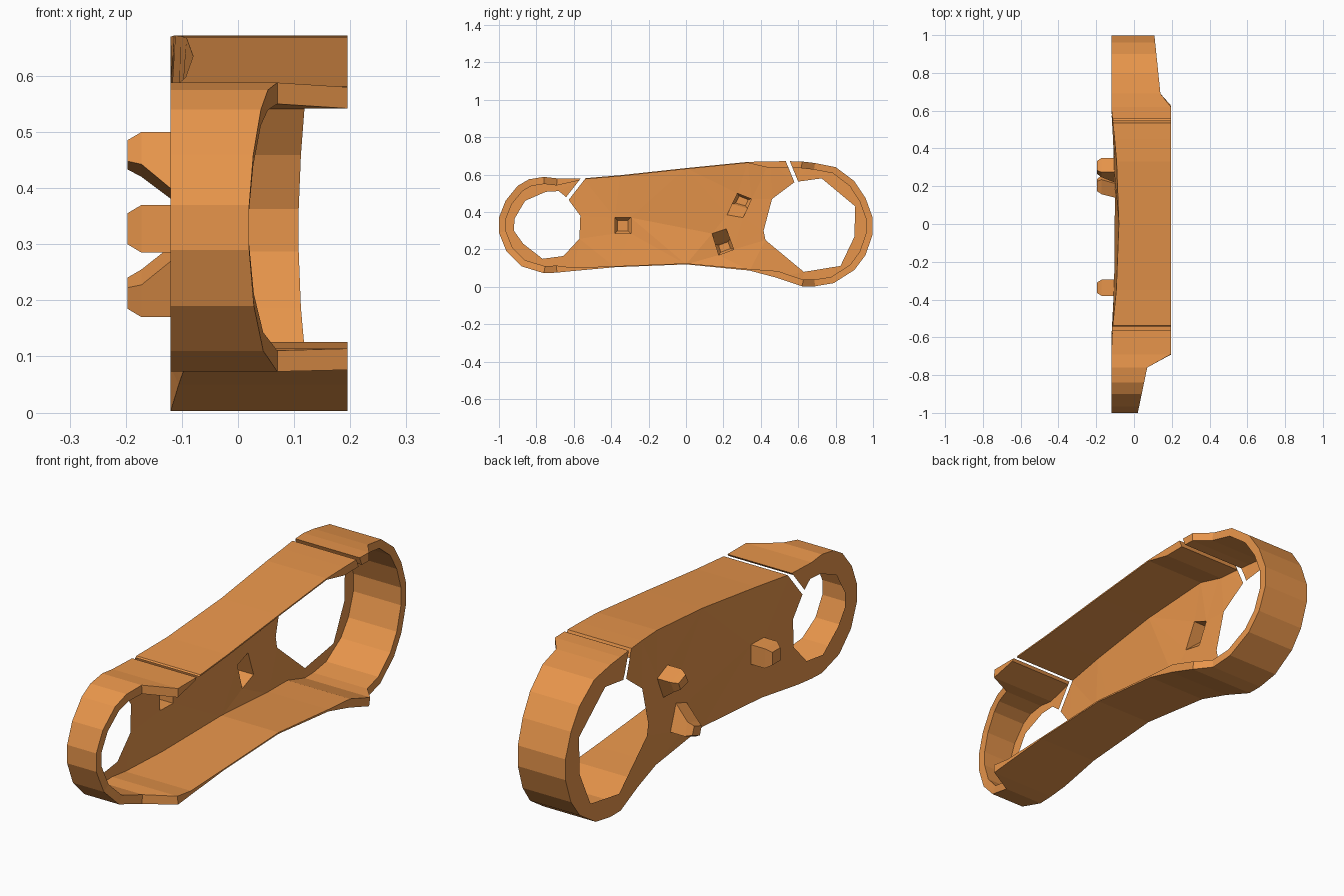
import bpy, bmesh
from mathutils import Vector

if "Cube" in bpy.data.objects:
    bpy.data.objects.remove(bpy.data.objects["Cube"])

mat = bpy.data.materials.new("orange")
mat.diffuse_color = (0.8, 0.3, 0.07, 1)
mat.use_nodes = True
mat.node_tree.nodes["Principled BSDF"].inputs["Base Color"].default_value = mat.diffuse_color

BACK, TIP = -0.12, -0.197

# Side outlines as (y, z)
OUTLINE = [(.545, .672), (.62, .67), (.69, .662), (.80, .64), (.90, .565), (.96, .475),
           (.998, .37), (.998, .28), (.96, .17), (.90, .09), (.79, .02), (.69, .003),
           (.62, .003), (.48, .05), (.34, .087), (0, .12), (-.38, .105), (-.60, .085), (-.69, .076),
           (-.76, .073), (-.88, .11), (-.96, .19), (-1, .29), (-1, .37), (-.965, .46),
           (-.90, .54), (-.84, .575), (-.76, .588), (-.69, .58), (-.55, .58), (-.35, .597),
           (0, .635), (.33, .668), (.45, .671)]
BIG_HOLE = [(.415, .30), (.46, .47), (.58, .56), (.725, .58), (.905, .43), (.90, .267),
            (.826, .112), (.63, .08), (.425, .25)]
SMALL_HOLE = [(-.635, .475), (-.565, .38), (-.57, .257), (-.655, .165), (-.767, .15), (-.87, .23),
              (-.92, .30), (-.917, .364), (-.86, .46), (-.75, .508), (-.68, .512)]
# Peg bases: first two corners on the steep end; last number is how far the other end slopes in
PEGS = [([(-.295, .285), (-.295, .37), (-.38, .37), (-.38, .285)], 0.0),
        ([(.275, .50), (.35, .47), (.305, .37), (.22, .385)], 0.5),
        ([(.255, .20), (.175, .17), (.14, .285), (.215, .31)], 0.5)]
# Slits through wall and plate: outer point, inner point
GAPS = [((.545, .67), (.588, .565)), ((-.55, .58), (-.632, .475))]


def interp(table, v):
    for (a, fa), (b, fb) in zip(table, table[1:]):
        if v <= b:
            return fa + (fb - fa) * max(0, (v - a) / (b - a))
    return table[-1][1]


def rim_x(y):
    return interp([(-1, .02), (-.76, .07), (-.69, .195), (.62, .195), (.69, .14), (1, .108)], y)


def wall_thickness(y):
    return interp([(-.69, .038), (-.55, .006), (.33, .006), (.45, .036), (1, .036)], y)


def inset(y, depth):
    return BACK + depth * max(0, 1 - (y / .6) ** 2)


def cut_gaps(bm, width=.02):
    for a, b in GAPS:
        a, b = Vector((0, *a)), Vector((0, *b))
        n = (b - a).cross(Vector((1, 0, 0))).normalized()
        for s in (-.5, .5):
            bmesh.ops.bisect_plane(bm, geom=bm.verts[:] + bm.edges[:] + bm.faces[:], dist=1e-5,
                                   plane_co=a + n * s * width, plane_no=n)
        dead = [f for f in bm.faces if f.calc_center_median().z > .4
                and abs((f.calc_center_median() - a).dot(n)) < width / 2]
        bmesh.ops.delete(bm, geom=dead, context='FACES')


def finish(bm, name):
    me = bpy.data.meshes.new(name)
    bm.to_mesh(me)
    bm.free()
    me.materials.append(mat)
    bpy.context.collection.objects.link(bpy.data.objects.new(name, me))


# Side wall: closed band following the outline, thick at the two ends
bm = bmesh.new()
sections = []
count = len(OUTLINE)
for i, (y, z) in enumerate(OUTLINE):
    p, q = Vector(OUTLINE[i - 1]), Vector(OUTLINE[(i + 1) % count])
    t = (q - p).normalized()
    iy, iz = Vector((y, z)) + Vector((t.y, -t.x)) * wall_thickness(y)
    low, top = inset(y, .04), rim_x(y)
    sections.append([bm.verts.new(c) for c in
                     ((low, y, z), (top, y, z), (top, iy, iz), (low, iy, iz))])
for i, s in enumerate(sections):
    r = sections[(i + 1) % count]
    for k in range(4):
        m = (k + 1) % 4
        bm.faces.new((s[k], s[m], r[m], r[k]))
cut_gaps(bm)
bmesh.ops.holes_fill(bm, edges=[e for e in bm.edges if e.is_boundary], sides=0)
bmesh.ops.recalc_face_normals(bm, faces=bm.faces)
finish(bm, "side_wall")

# Back plate: outline filled around the two openings and the peg bases
bm = bmesh.new()
loops = []
for pts in [OUTLINE, BIG_HOLE, SMALL_HOLE] + [p for p, _ in PEGS]:
    vs = [bm.verts.new((BACK, *p)) for p in pts]
    loops.append(vs)
    for i, v in enumerate(vs):
        bm.edges.new((vs[i - 1], v))
bmesh.ops.triangle_fill(bm, edges=bm.edges[:], use_beauty=True, normal=(-1, 0, 0))
for k, vs in enumerate(loops):
    for v in vs:
        v.co.x = inset(v.co.y, .04 if k == 0 else .02)

# Hollow pegs rising from the back plate
for base, (pts, slope) in zip(loops[3:], PEGS):
    a, b, c, d = [Vector(p) for p in pts]
    mid = [a, b, c.lerp(b, slope), d.lerp(a, slope)]
    centre = sum(mid, Vector((0, 0))) / 4
    rings = [base,
             [bm.verts.new((-.172, *p)) for p in mid],
             [bm.verts.new((TIP, *p.lerp(centre, .35))) for p in mid]]
    for lo, hi in zip(rings, rings[1:]):
        for i in range(4):
            bm.faces.new((lo[i - 1], lo[i], hi[i], hi[i - 1]))
    bm.faces.new(rings[-1])
cut_gaps(bm)
bmesh.ops.recalc_face_normals(bm, faces=bm.faces)
if sum(f.normal.x * f.calc_area() for f in bm.faces) > 0:
    bmesh.ops.reverse_faces(bm, faces=bm.faces[:])
finish(bm, "back_plate_with_pegs")
